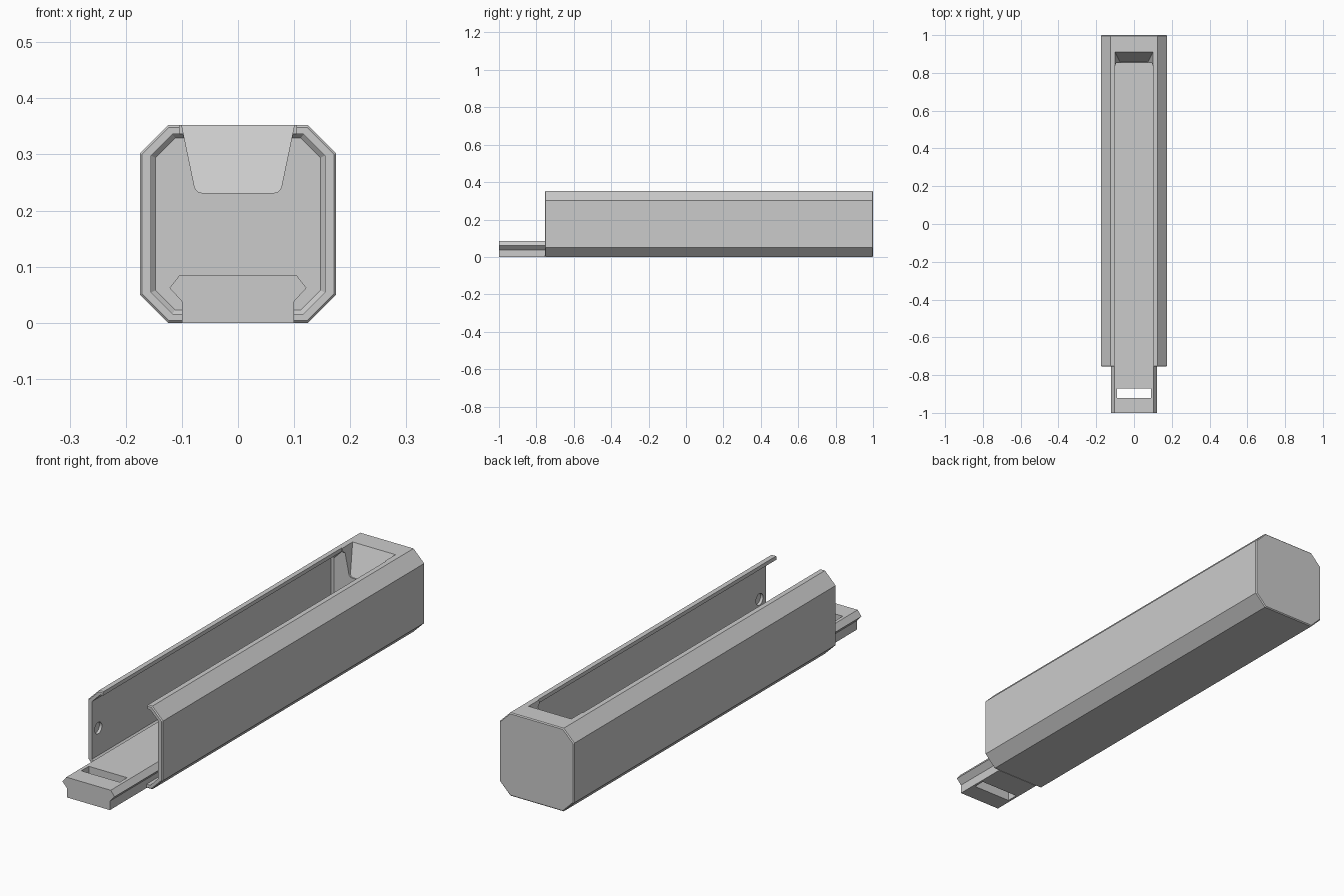
import bpy, bmesh, math
from mathutils import Matrix

cube = bpy.data.objects.get("Cube")
if cube:
    bpy.data.objects.remove(cube, do_unlink=True)

grey = bpy.data.materials.new("plain grey")
grey.use_nodes = True
grey.diffuse_color = (0.6, 0.6, 0.6, 1)
grey.node_tree.nodes["Principled BSDF"].inputs["Base Color"].default_value = (0.6, 0.6, 0.6, 1)


def add_object(name, bm):
    bmesh.ops.recalc_face_normals(bm, faces=bm.faces)
    mesh = bpy.data.meshes.new(name)
    bm.to_mesh(mesh)
    bm.free()
    mesh.materials.append(grey)
    obj = bpy.data.objects.new(name, mesh)
    bpy.context.collection.objects.link(obj)
    return obj


def mirrored(half):
    """Close a half profile, listed bottom to top on +x, across x = 0."""
    return half + [(-x, z) for x, z in reversed(half)]


def loft(name, rings):
    """Skin a list of (profile, y) rings; y may be a function of z."""
    bm = bmesh.new()
    loops = []
    for profile, y in rings:
        depth = y if callable(y) else (lambda z, y=y: y)
        loops.append([bm.verts.new((x, depth(z), z)) for x, z in profile])
    for a, b in zip(loops, loops[1:]):
        n = len(a)
        for i in range(n):
            j = (i + 1) % n
            bm.faces.new((a[i], a[j], b[j], b[i]))
    bm.faces.new(loops[0])
    bm.faces.new(loops[-1])
    return add_object(name, bm)


def box(name, x, y0, y1, z0, z1):
    profile = mirrored([(x, z0), (x, z1)])
    return loft(name, [(profile, y0), (profile, y1)])


def octagon(width, low, high, cut):
    return mirrored([(width - cut, low), (width, low + cut),
                     (width, high - cut), (width - cut, high)])


def carve(obj, cutters):
    for cutter in cutters:
        mod = obj.modifiers.new("cut", "BOOLEAN")
        mod.operation = "DIFFERENCE"
        mod.solver = "EXACT"
        mod.object = cutter
        cutter.hide_render = True
        cutter.hide_viewport = True
        cutter.hide_set(True)


# Outer case, with finely chamfered ends
TOP, FRONT, BACK, RIM = 0.352, -0.755, 1.0, 0.004
outer = octagon(0.175, 0, TOP, 0.05)
inset = octagon(0.175 - RIM, RIM, TOP - RIM, 0.048)
case = loft("case", [(inset, FRONT), (outer, FRONT + RIM),
                     (outer, BACK - RIM), (inset, BACK)])

# Hollow interior, tapering slightly at its closed end
bore = octagon(0.155, 0.016, 0.336, 0.038)
bore_end = octagon(0.147, 0.023, 0.329, 0.035)
cavity = loft("cavity_cutter", [(bore, -0.9), (bore, 0.845), (bore_end, 0.853)])

# Long opening along the top
slot = box("slot_cutter", 0.104, -0.9, 0.84, 0.3, 0.45)

# Sloping thumb notch in the end block
notch_profile = mirrored([(0.062, 0.231), (0.071, 0.233), (0.077, 0.24), (0.104, 0.37)])
notch = loft("notch_cutter", [(notch_profile, 0.8),
                              (notch_profile, lambda z: 0.86 + (z - 0.235) * 0.43)])

# Blind round sockets in both side walls
bm = bmesh.new()
bmesh.ops.create_cone(bm, cap_ends=True, segments=32, radius1=0.024, radius2=0.024, depth=0.334,
                      matrix=Matrix.Translation((0, -0.713, 0.17)) @ Matrix.Rotation(math.pi / 2, 4, "Y"))
sockets = add_object("socket_cutter", bm)
carve(case, [cavity, slot, notch, sockets])

# Flared runner inside the case and the tongue that sticks out in front
flare = [(0.1, 0.038), (0.122, 0.062), (0.104, 0.085)]
runner_profile = mirrored([(0.1, 0.006)] + flare)
loft("runner", [(runner_profile, FRONT + 0.002), (runner_profile, 0.86)])
tongue_profile = mirrored([(0.1, 0)] + flare)
tongue = loft("tongue", [(tongue_profile, -1.0), (tongue_profile, FRONT + 0.002)])
carve(tongue, [box("strap_slot_cutter", 0.09, -0.92, -0.87, -0.1, 0.2)])
